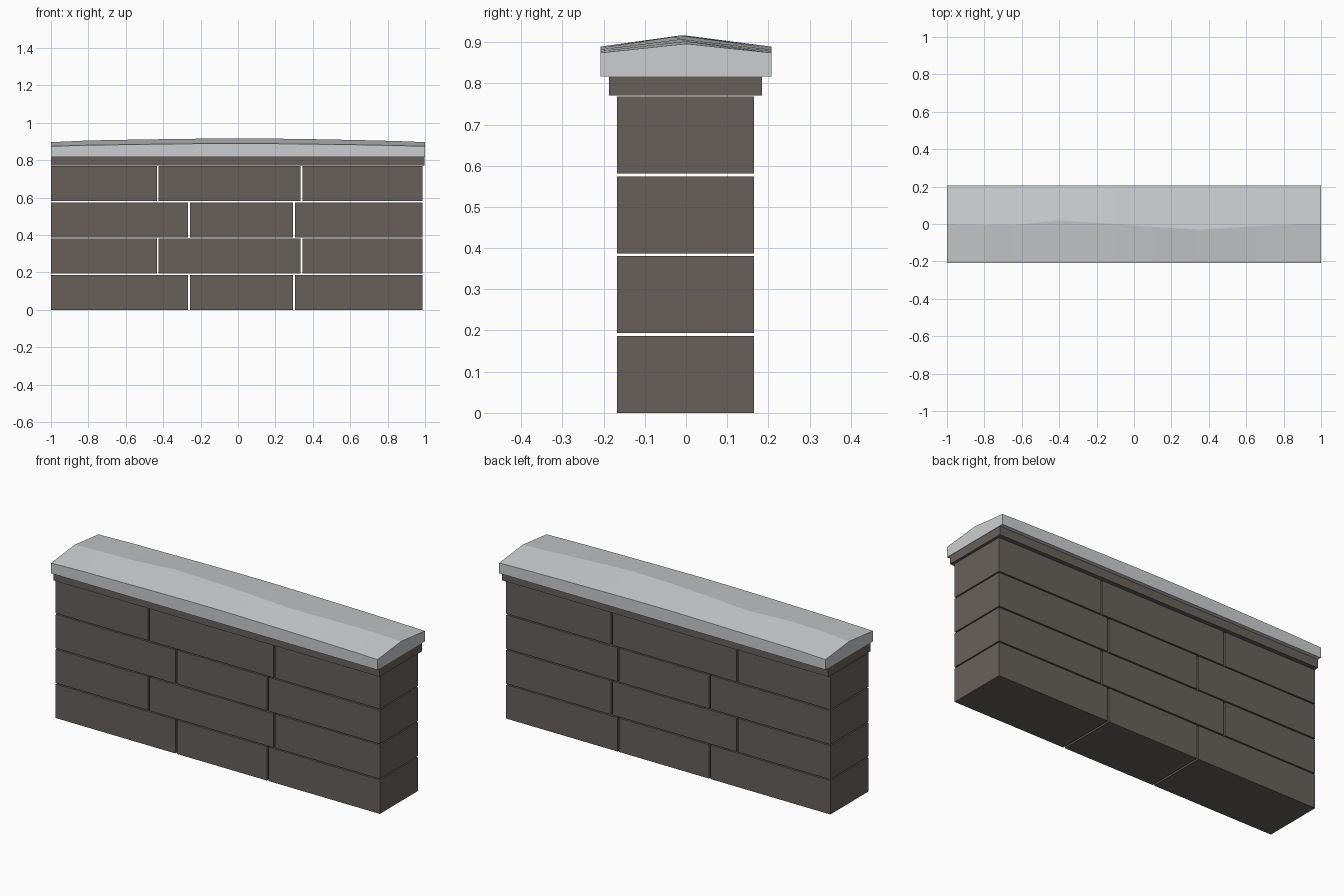
import bpy, bmesh

if "Cube" in bpy.data.objects:
    bpy.data.objects.remove(bpy.data.objects["Cube"])


def material(name, rgb):
    m = bpy.data.materials.new(name)
    m.diffuse_color = (*rgb, 1)
    m.use_nodes = True
    m.node_tree.nodes["Principled BSDF"].inputs["Base Color"].default_value = m.diffuse_color
    return m


brown = material("dark_brown_stone", (0.135, 0.118, 0.104))
grey = material("light_grey_stone", (0.60, 0.615, 0.625))


def finish(name, bm, mat):
    bmesh.ops.recalc_face_normals(bm, faces=bm.faces)
    mesh = bpy.data.meshes.new(name)
    bm.to_mesh(mesh)
    bm.free()
    mesh.materials.append(mat)
    ob = bpy.data.objects.new(name, mesh)
    bpy.context.collection.objects.link(ob)
    return ob


def box(name, x0, x1, y0, y1, z0, z1, mat):
    bm = bmesh.new()
    bmesh.ops.create_cube(bm, size=1)
    for v in bm.verts:
        v.co = (x1 if v.co.x > 0 else x0,
                y1 if v.co.y > 0 else y0,
                z1 if v.co.z > 0 else z0)
    finish(name, bm, mat)


# Four courses of blocks with alternating joints
joints = [(-0.262, 0.299), (-0.429, 0.340)]
for row in range(4):
    a, b = joints[row % 2]
    z = row * 0.1935
    spans = [(-1.0, a - 0.005), (a + 0.005, b - 0.005), (b + 0.005, 0.986)]
    for i, (x0, x1) in enumerate(spans):
        box(f"block_{row + 1}_{i + 1}", x0, x1, -0.167, 0.165, z, z + 0.187, brown)

# Thin ledge under the coping
box("ledge", -1.0, 0.998, -0.187, 0.185, 0.770, 0.818, brown)

# Coping: five-sided section swept along x with a wavering ridge
# stations: x, ridge y, eave z, ridge z
stations = [(-1.0, 0.0, 0.874, 0.896), (-0.8, -0.005, 0.880, 0.905),
            (-0.65, -0.006, 0.882, 0.908), (-0.4, 0.020, 0.886, 0.912),
            (-0.1, 0.0, 0.889, 0.916), (0.1, -0.015, 0.889, 0.916),
            (0.35, -0.029, 0.886, 0.913), (0.65, -0.012, 0.882, 0.907),
            (0.85, -0.001, 0.878, 0.902), (1.0, 0.0, 0.874, 0.896)]
bm = bmesh.new()
rings = []
for x, ry, ez, rz in stations:
    section = [(-0.208, 0.817), (-0.208, ez), (ry, rz), (0.207, ez), (0.207, 0.817)]
    rings.append([bm.verts.new((x, y, z)) for y, z in section])
for r, s in zip(rings, rings[1:]):
    for k in range(5):
        n = (k + 1) % 5
        bm.faces.new((r[k], r[n], s[n], s[k]))
bm.faces.new(rings[0])
bm.faces.new(rings[-1])
finish("coping", bm, grey)
